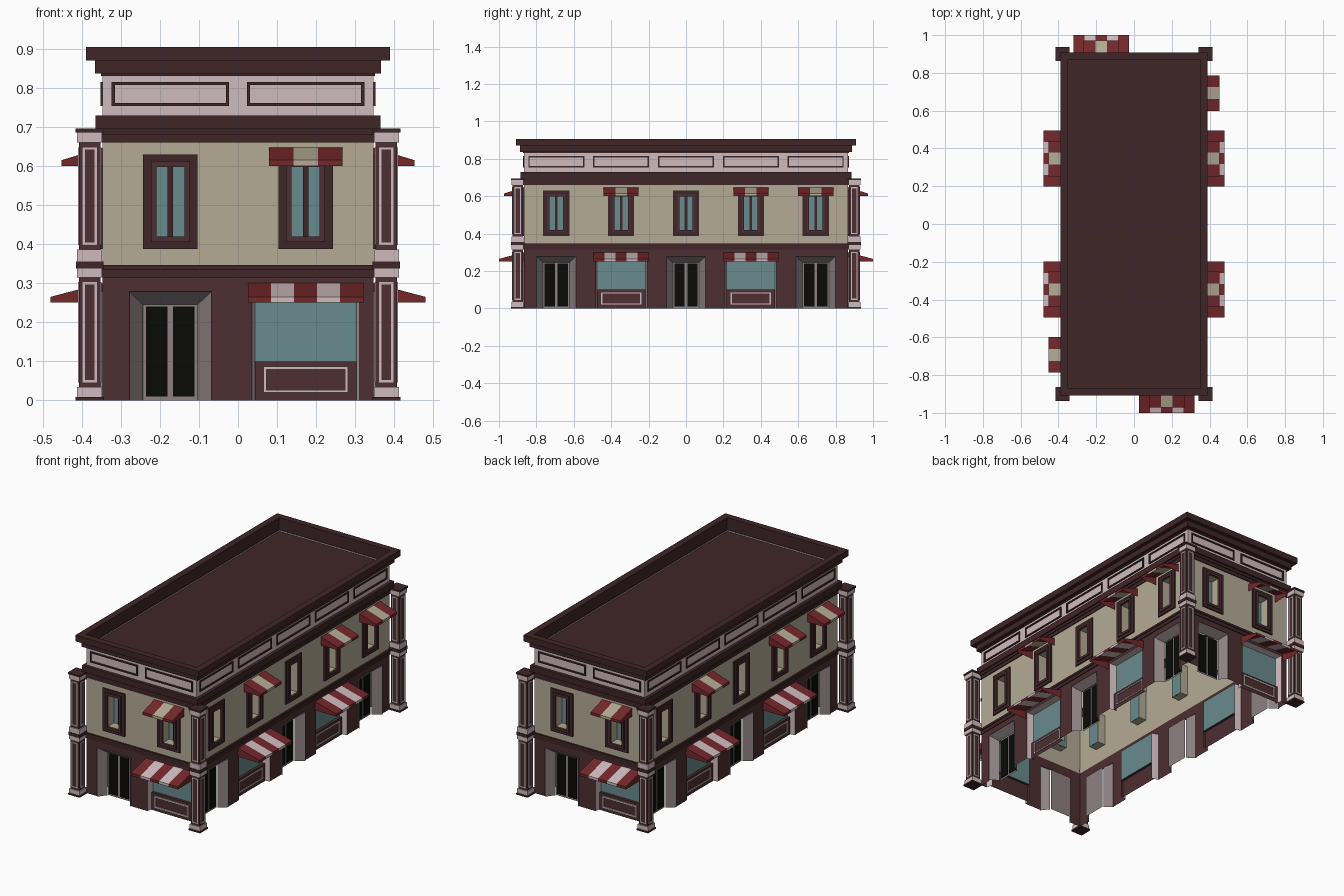
import bpy, bmesh
from math import radians
from mathutils import Vector, Matrix

if "Cube" in bpy.data.objects:
    bpy.data.objects.remove(bpy.data.objects["Cube"])

M = 0.3467            # facade bay width
HX, HY = M, 2.5 * M   # wall half sizes: 2 bays by 5 bays


def material(name, *rgb):
    m = bpy.data.materials.new(name)
    m.diffuse_color = [(c / 255) ** 2.2 for c in rgb] + [1]
    m.use_nodes = True
    m.node_tree.nodes["Principled BSDF"].inputs["Base Color"].default_value = m.diffuse_color
    return m


BROWN = material("brown", 78, 50, 52)
DARK = material("dark_brown", 66, 42, 44)
BEIGE = material("beige", 178, 170, 148)
PINK = material("pale_pink", 206, 186, 190)
GREY = material("warm_grey", 140, 128, 129)
GLASS = material("glass", 104, 138, 140)
RED = material("red", 116, 44, 46)
BLACK = material("black", 18, 18, 16)

parts = {}            # part name -> (bmesh, material)


def face(name, mat, pts):
    bm = parts.setdefault(name, (bmesh.new(), mat))[0]
    bm.faces.new([bm.verts.new(p) for p in pts])


def loft(name, mat, profile, hx=0, hy=0, cx=0, cy=0):
    """Sweep a profile of (offset, z) around a rectangle."""
    rings = [[Vector((cx + sx * (hx + o), cy + sy * (hy + o), z))
              for sx, sy in ((-1, -1), (1, -1), (1, 1), (-1, 1))] for o, z in profile]
    for a, b in zip(rings, rings[1:]):
        for j in range(4):
            k = (j + 1) % 4
            face(name, mat, [a[j], a[k], b[k], b[j]])


class Side:
    """Vertical plane with local u (right), z (up), d (outward)."""

    def __init__(self, quarter, dist, cx=0, cy=0, u=0):
        self.rot = Matrix.Rotation(radians(90 * quarter), 3, 'Z')
        self.dist, self.c, self.u = dist, Vector((cx, cy, 0)), u

    def p(self, u, z, d):
        return self.c + self.rot @ Vector((u + self.u, -self.dist - d, z))

    def corners(self, r, d):
        u0, u1, z0, z1 = r
        return [self.p(*q, d) for q in ((u0, z0), (u1, z0), (u1, z1), (u0, z1))]

    def rect(self, name, mat, r, d):
        face(name, mat, self.corners(r, d))

    def ring(self, name, mat, r0, d0, r1, d1):
        a, b = self.corners(r0, d0), self.corners(r1, d1)
        for j in range(4):
            if j == 0 and r0[2] == r1[2] == 0:
                continue          # opening runs down to the ground
            k = (j + 1) % 4
            face(name, mat, [a[j], a[k], b[k], b[j]])

    def box(self, name, mat, r, d0, d1):
        self.ring(name, mat, r, d0, r, d1)
        self.rect(name, mat, r, d1)

    def frame(self, name, mat, r, t, d0, d1):
        i = (r[0] + t, r[1] - t, r[2] + t, r[3] - t)
        self.ring(name, mat, r, d0, r, d1)
        self.ring(name, mat, r, d1, i, d1)
        self.ring(name, mat, i, d1, i, d0)


def awning(s, name, w, z0, z1, out, n, light):
    lip, step = z0 + 0.015, 2 * w / n
    for i in range(n):
        a, b = -w + i * step, -w + (i + 1) * step
        nm, mat = (name + "_light_stripes", light) if i % 2 else (name + "_red_stripes", RED)
        face(nm, mat, [s.p(a, lip, out), s.p(b, lip, out), s.p(b, z1, 0), s.p(a, z1, 0)])
        s.rect(nm, mat, (a, b, z0, lip), out)
    for u in (-w, w):
        pts = [s.p(u, z1, 0), s.p(u, z0, 0), s.p(u, z0, out), s.p(u, lip, out)]
        face(name + "_red_stripes", RED, pts if u < 0 else pts[::-1])


def door(s):
    hole, inner = (-.105, .105, 0, .278), (-.07, .07, 0, .245)
    s.ring("ground_wall", BROWN, (-M / 2, M / 2, 0, .33), 0, hole, 0)
    s.ring("door_surround", GREY, hole, 0, hole, .006)
    s.ring("door_surround", GREY, hole, .006, inner, -.04)
    s.rect("door_leaf_frame", GREY, inner, -.045)
    for u in (-.062, .007):
        s.box("door_panel", BLACK, (u, u + .055, .01, .24), -.045, -.042)


def shop_window(s):
    hole, inner = (-.1375, .1375, 0, .285), (-.13, .13, 0, .28)
    s.ring("ground_wall", BROWN, (-M / 2, M / 2, 0, .33), 0, hole, 0)
    s.ring("shop_window_reveal", PINK, hole, 0, inner, -.04)
    s.rect("shop_glass", GLASS, (-.13, .13, .1, .28), -.04)
    s.box("stall_riser", BROWN, (-.13, .13, 0, .1), -.04, -.025)
    s.frame("stall_riser_trim", PINK, (-.108, .108, .02, .086), .007, -.025, -.02)
    awning(s, "shop_awning", .1475, .25, .3, 1 - HY, 5, PINK)


def upper_window(s, shaded):
    outer, hole = (-.07, .07, .387, .63), (-.036, .036, .418, .598)
    s.ring("upper_wall", BEIGE, (-M / 2, M / 2, .33, .675), 0, hole, 0)
    s.frame("window_frame_outer", DARK, outer, .022, 0, .008)
    s.frame("window_frame_inner", BROWN, (-.05, .05, .405, .612), .014, 0, .014)
    s.ring("window_reveal", BEIGE, hole, 0, hole, -.05)
    s.rect("window_glass", GLASS, hole, -.05)
    s.box("window_mullion", DARK, (-.007, .007, .418, .598), -.05, -.042)
    if shaded:
        awning(s, "window_awning", .094, .6, .647, .105, 3, BEIGE)


# Facades: the same short and long side repeated by half a turn
SHORT = [(-.5, door, False), (.5, shop_window, True)]
LONG = [(-2, door, False), (-1, shop_window, True), (0, door, False),
        (1, shop_window, True), (2, door, True)]
for q in range(4):
    for bay, ground, shaded in (LONG if q % 2 else SHORT):
        s = Side(q, HX if q % 2 else HY, u=bay * M)
        ground(s)
        upper_window(s, shaded)
        s.frame("frieze_panel_frame", DARK, (-.15, .15, .754, .815), .008, 0, .006)

# Belt course, cornices, frieze and parapet roof
loft("belt_course", DARK, [(0, .315), (.005, .315), (.005, .335), (.01, .335),
                           (.01, .347), (0, .347)], HX, HY)
loft("lower_cornice", DARK, [(0, .66), (.005, .66), (.005, .68), (.01, .68), (.01, .695),
                             (.018, .695), (.018, .73), (0, .73)], HX, HY)
loft("frieze", PINK, [(0, .73), (0, .837)], HX, HY)
loft("parapet_cornice", DARK, [(0, .837), (.02, .837), (.02, .87), (.042, .87),
                               (.042, .905), (.004, .905), (.004, .83)], HX, HY)
face("roof_deck", DARK, [(x * (HX + .004), y * (HY + .004), .83)
                         for x, y in ((-1, -1), (1, -1), (1, 1), (-1, 1))])

# Free-standing corner pillars: stacked blocks (half width, bottom, top)
BLOCKS = [("pillar_plinth", DARK, .036, 0, .009), ("pillar_base", PINK, .032, .009, .034),
          ("pillar_shaft", BROWN, .027, .034, .315), ("pillar_base", PINK, .032, .315, .338),
          ("pillar_plinth", DARK, .035, .338, .356), ("pillar_base", PINK, .032, .356, .386),
          ("pillar_shaft", BROWN, .027, .386, .66), ("pillar_base", PINK, .032, .66, .686),
          ("pillar_plinth", DARK, .037, .686, .696)]
for sx in (-1, 1):
    for sy in (-1, 1):
        cx, cy = sx * (HX + .033), sy * (HY + .033)
        for name, mat, h, z0, z1 in BLOCKS:
            loft(name, mat, [(0, z0), (h, z0), (h, z1), (0, z1)], cx=cx, cy=cy)
            if name == "pillar_shaft":
                for q in range(4):
                    Side(q, h, cx, cy).frame("pillar_trim", PINK,
                                             (-.018, .018, z0 + .012, z1 - .012), .006, 0, .003)

# Turn the collected faces into objects
for name, (bm, mat) in parts.items():
    bmesh.ops.remove_doubles(bm, verts=bm.verts, dist=1e-5)
    me = bpy.data.meshes.new(name)
    bm.to_mesh(me)
    bm.free()
    me.materials.append(mat)
    bpy.context.collection.objects.link(bpy.data.objects.new(name, me))
